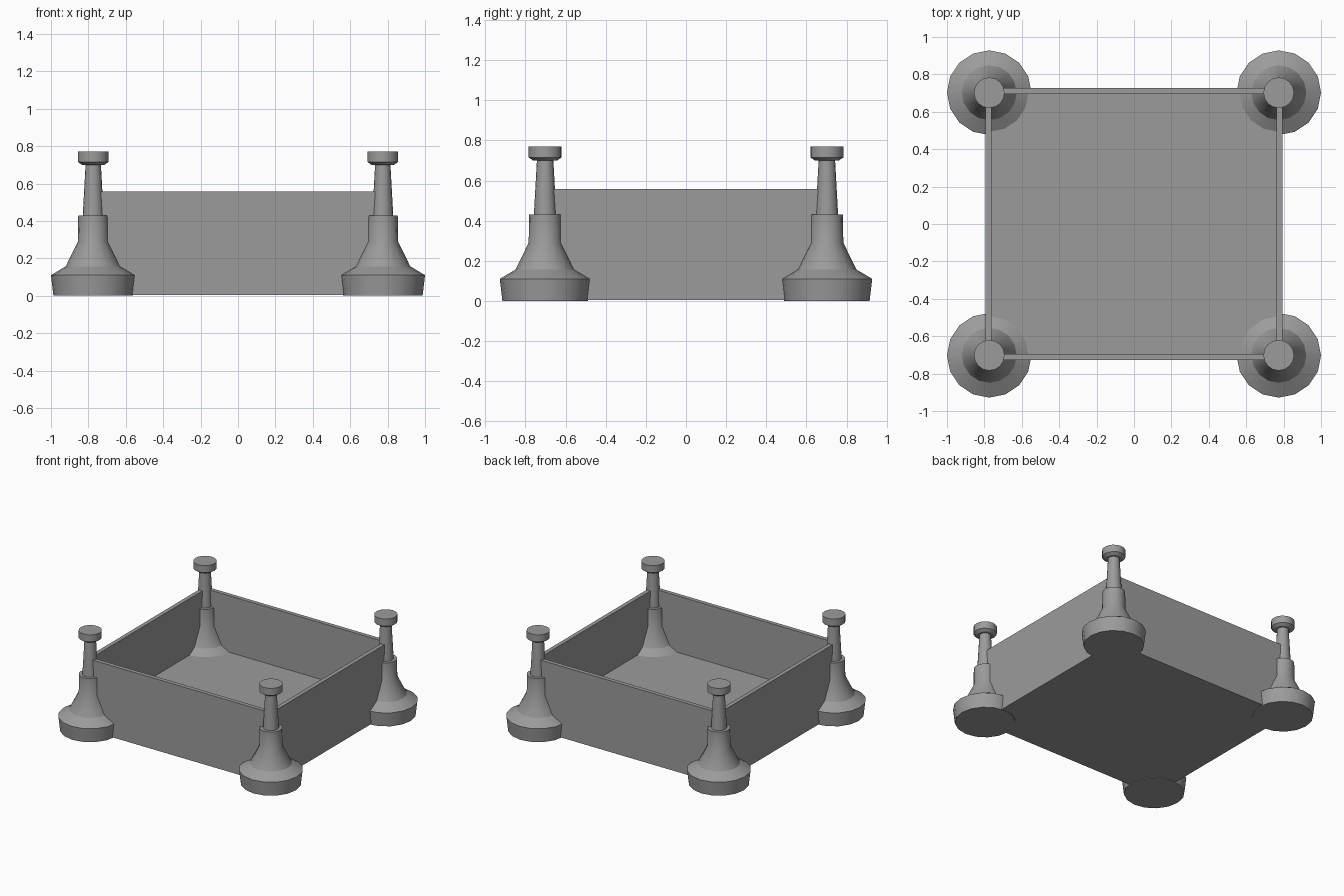
import bpy, bmesh, math

cube = bpy.data.objects.get("Cube")
if cube:
    bpy.data.objects.remove(cube)

stone = bpy.data.materials.new("grey_stone")
stone.use_nodes = True
GREY = (0.33, 0.33, 0.33, 1)
stone.diffuse_color = GREY
stone.node_tree.nodes["Principled BSDF"].inputs["Base Color"].default_value = GREY


def finish(name, bm, smooth=False):
    bmesh.ops.recalc_face_normals(bm, faces=bm.faces)
    mesh = bpy.data.meshes.new(name)
    bm.to_mesh(mesh)
    bm.free()
    mesh.materials.append(stone)
    obj = bpy.data.objects.new(name, mesh)
    bpy.context.collection.objects.link(obj)
    if smooth:
        bpy.ops.object.select_all(action='DESELECT')
        obj.select_set(True)
        bpy.context.view_layer.objects.active = obj
        bpy.ops.object.shade_smooth_by_angle(angle=math.radians(30))
    return obj


def lathe(name, profile, center, sides=16):
    """Closed turned solid from (radius, height) points."""
    bm = bmesh.new()
    rings = []
    for r, z in profile:
        angles = [math.tau * i / sides for i in range(sides)]
        rings.append([bm.verts.new((center[0] + r * math.cos(a),
                                    center[1] + r * math.sin(a), z)) for a in angles])
    for low, high in zip(rings, rings[1:]):
        for i in range(sides):
            j = (i + 1) % sides
            bm.faces.new((low[i], low[j], high[j], high[i]))
    bm.faces.new(rings[0][::-1])
    bm.faces.new(rings[-1])
    return finish(name, bm, smooth=True)


# Open courtyard box: raised floor with four thin walls
HALF_X, HALF_Y, WALL = 0.795, 0.728, 0.045
BOTTOM, FLOOR, TOP = 0.005, 0.12, 0.557
bm = bmesh.new()
bmesh.ops.create_cube(bm, size=1)
for v in bm.verts:
    v.co.x *= 2 * HALF_X
    v.co.y *= 2 * HALF_Y
    v.co.z = TOP if v.co.z > 0 else BOTTOM
top = max(bm.faces, key=lambda f: f.calc_center_median().z)
bmesh.ops.inset_region(bm, faces=[top], thickness=WALL)
well = bmesh.ops.extrude_face_region(bm, geom=[top])["geom"]
if top.is_valid:
    bmesh.ops.delete(bm, geom=[top], context='FACES_ONLY')
for v in (g for g in well if isinstance(g, bmesh.types.BMVert)):
    v.co.z = FLOOR
finish("courtyard_walls", bm)

# Corner towers: flared base, round shaft, slim turret and cap
TOWER = [(0.213, 0), (0.226, 0.11), (0.147, 0.157), (0.082, 0.29), (0.08, 0.43),
         (0.056, 0.43), (0.041, 0.7), (0.06, 0.7), (0.082, 0.715), (0.082, 0.77)]
for side, sx in (("left", 1), ("right", -1)):
    for end, sy in (("front", -1), ("back", 1)):
        lathe(f"{end}_{side}_tower", TOWER, (sx * 0.774, sy * 0.702))
